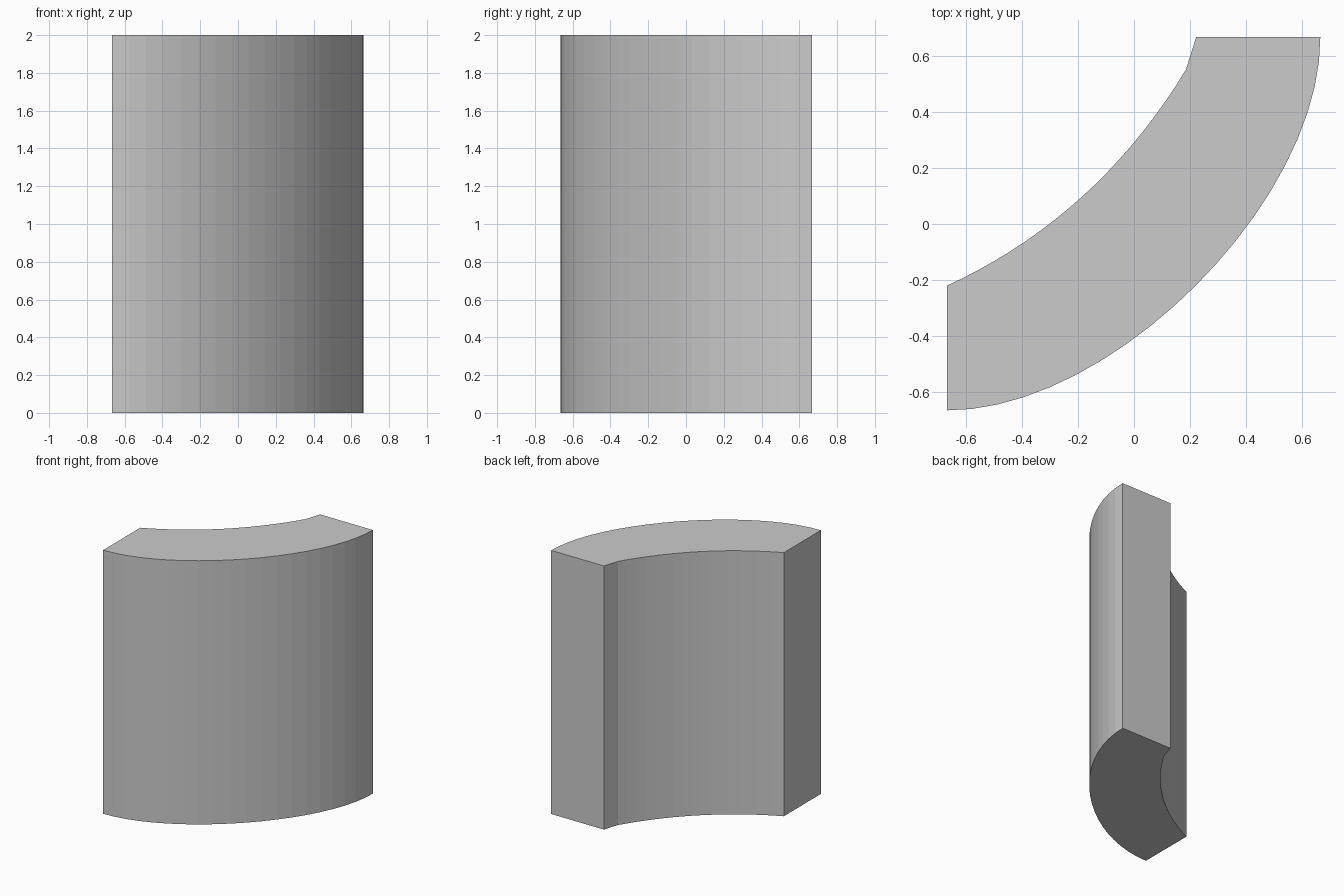
import bpy
import bmesh
from mathutils import Vector
from mathutils.geometry import interpolate_bezier

if "Cube" in bpy.data.objects:
    bpy.data.objects.remove(bpy.data.objects["Cube"])

HEIGHT = 2.0
H = 0.667    # half width of the footprint
D = 0.587    # handle length of the outer curve


def curve(p0, p1, p2, p3, segments):
    return interpolate_bezier(Vector(p0), Vector(p1), Vector(p2), Vector(p3), segments + 1)


# Outer (convex) edge of the footprint
outer = curve((-H, -H + 0.003), (-H + D, -H), (H, H - D), (H - 0.003, H), 20)

# Inner (concave) edge: quadratic curve raised to cubic, then a short kinked end
a, c, b = Vector((-H, -0.22)), Vector((-0.133, 0.026)), Vector((0.185, 0.55))
inner = curve(a, a.lerp(c, 2 / 3), b.lerp(c, 2 / 3), b, 18)
inner.append(Vector((0.222, H)))

# Extrude the closed footprint into the curved block
bm = bmesh.new()
profile = list(outer) + list(reversed(inner))
base = bm.faces.new([bm.verts.new((p.x, p.y, 0)) for p in profile])
top = bmesh.ops.extrude_face_region(bm, geom=[base], use_keep_orig=True)
bmesh.ops.translate(bm, vec=(0, 0, HEIGHT),
                    verts=[g for g in top["geom"] if isinstance(g, bmesh.types.BMVert)])
bmesh.ops.recalc_face_normals(bm, faces=bm.faces[:])

mesh = bpy.data.meshes.new("curved_wall_block")
bm.to_mesh(mesh)
bm.free()
bpy.context.collection.objects.link(bpy.data.objects.new("curved_wall_block", mesh))
